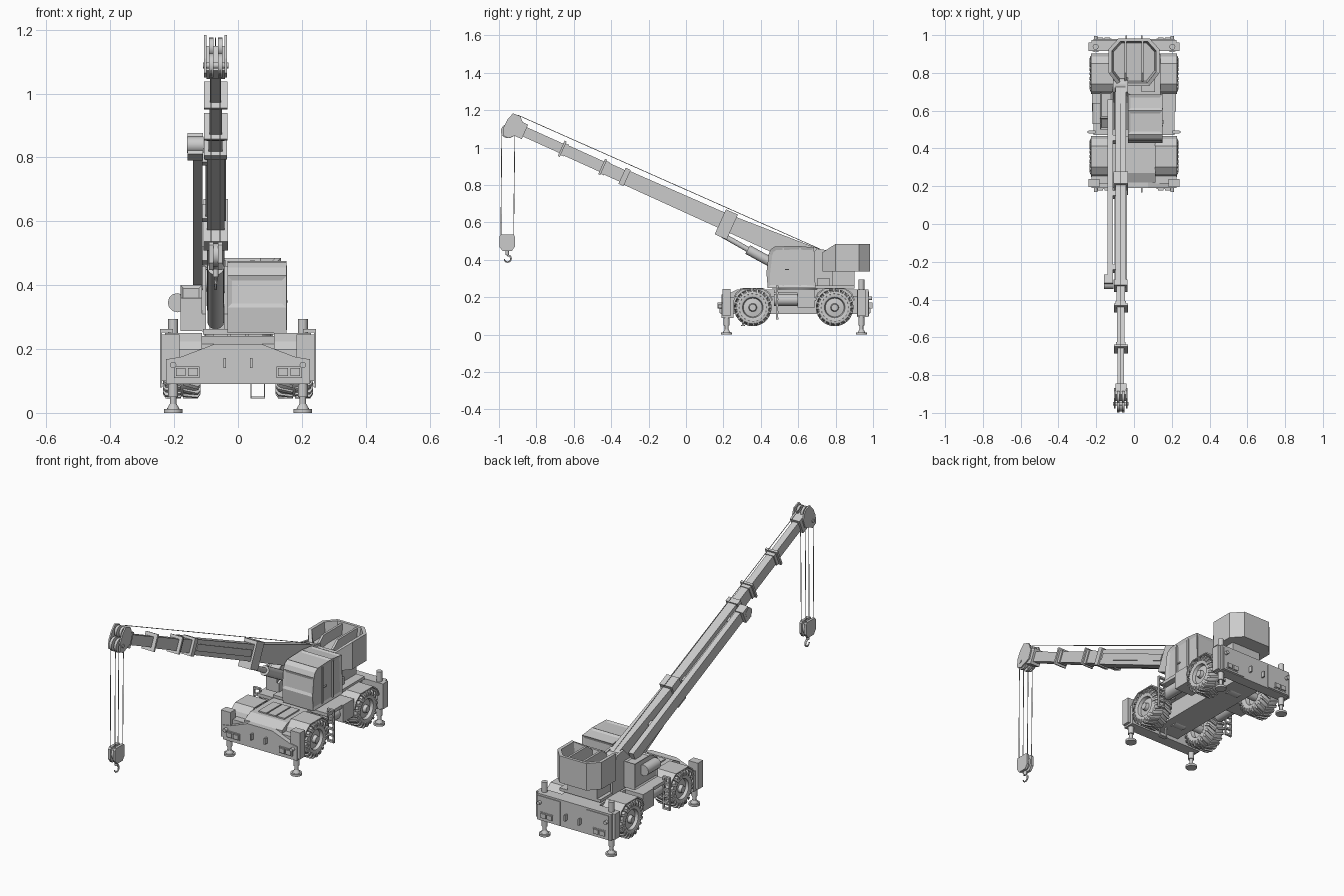
import bpy, bmesh, math
from math import sin, cos, pi, radians
from mathutils import Vector, Matrix

if "Cube" in bpy.data.objects:
    bpy.data.objects.remove(bpy.data.objects["Cube"])

def finish(name, bm, smooth=False):
    bmesh.ops.recalc_face_normals(bm, faces=bm.faces)
    me = bpy.data.meshes.new(name)
    bm.to_mesh(me); bm.free()
    ob = bpy.data.objects.new(name, me)
    bpy.context.collection.objects.link(ob)
    if smooth:
        bpy.context.view_layer.objects.active = ob
        ob.select_set(True)
        bpy.ops.object.shade_smooth_by_angle(angle=radians(35))
        ob.select_set(False)
    return ob

def prism(name, pts, axis, a, b, inset=None):
    """Extrude a 2D outline along an axis: x takes (y,z), y takes (x,z), z takes (x,y)."""
    f = {'x': lambda p, t: (t, p[0], p[1]), 'y': lambda p, t: (p[0], t, p[1]), 'z': lambda p, t: (p[0], p[1], t)}[axis]
    bm = bmesh.new()
    lo = [bm.verts.new(f(p, a)) for p in pts]
    hi = [bm.verts.new(f(p, b)) for p in pts]
    n = len(pts)
    bm.faces.new(lo); bm.faces.new(hi)
    for i in range(n):
        bm.faces.new((lo[i], lo[(i+1) % n], hi[(i+1) % n], hi[i]))
    bmesh.ops.recalc_face_normals(bm, faces=bm.faces)
    if inset:
        fs = [q for q in bm.faces if inset[0](q)]
        bmesh.ops.inset_individual(bm, faces=fs, thickness=inset[1], depth=inset[2])
    return finish(name, bm)

def box(name, x0, x1, y0, y1, z0, z1):
    return prism(name, [(x0, y0), (x1, y0), (x1, y1), (x0, y1)], 'z', z0, z1)

def cyl(name, p, q, r, n=16, r2=None):
    p, q = Vector(p), Vector(q)
    d = q - p
    bm = bmesh.new()
    m = Matrix.Translation((p+q)/2) @ d.to_track_quat('Z', 'Y').to_matrix().to_4x4()
    bmesh.ops.create_cone(bm, cap_ends=True, segments=n, radius1=r, radius2=r if r2 is None else r2, depth=d.length, matrix=m)
    return finish(name, bm, n > 8)

# Wheel: lathed tyre and rim, with staggered lugs
def wheel_mesh():
    bm = bmesh.new()
    n = 32
    prof = [(.058, 0), (.058, .018), (.040, .022), (.036, .05), (.052, .055), (.056, .066), (.052, .086), (.040, .093),
            (-.040, .093), (-.052, .086), (-.056, .066), (-.05, .05), (-.03, .045), (-.03, 0)]
    rings = [[bm.verts.new((x, r*cos(2*pi*i/n), r*sin(2*pi*i/n))) for i in range(n)] for x, r in prof]
    for a, b in zip(rings, rings[1:]):
        for i in range(n):
            bm.faces.new((a[i], a[(i+1) % n], b[(i+1) % n], b[i]))
    bmesh.ops.remove_doubles(bm, verts=bm.verts, dist=.0001)
    for s in (-1, 1):
        for i in range(20):
            t = 2*pi*(i + .25*s)/20
            vs = []
            for x, r, sk in ((s*.003, .1, .13), (s*.05, .1, -.03), (s*.058, .088, -.05), (s*.059, .074, -.05)):
                for w, dr in ((-.06, 0), (.06, 0), (.06, -.012), (-.06, -.012)):
                    k = t + sk + w
                    dx = s*.008 if dr and abs(x) > .055 else 0
                    vs.append(bm.verts.new((x-dx, (r+dr)*cos(k), (r+dr)*sin(k))))
            for j in range(3):
                for c in range(4):
                    d = (c+1) % 4
                    bm.faces.new((vs[4*j+c], vs[4*j+d], vs[4*j+4+d], vs[4*j+4+c]))
            bm.faces.new(vs[:4]); bm.faces.new(vs[-4:])
    return finish('wheel_front_right', bm, True)

first = wheel_mesh()
for yn, y in (('front', .357), ('rear', .795)):
    for s, sn in ((1, 'right'), (-1, 'left')):
        w = first if (s, yn) == (1, 'front') else bpy.data.objects.new(f'wheel_{yn}_{sn}', first.data)
        if w is not first:
            bpy.context.collection.objects.link(w)
        w.location = (s*.176, y, .145)
        w.rotation_euler = (0, 0, 0 if s > 0 else pi)
        # Fender arch over the wheel
        out = [(-.108, .04), (-.092, .078), (-.055, .105), (.055, .105), (.092, .078), (.108, .04)]
        inn = [(a*.94, b-.006) for a, b in reversed(out)]
        prism(f'fender_{yn}_{sn}', [(y+a, .145+b) for a, b in out+inn], 'x', s*.112, s*.228)
    cyl(f'axle_{yn}', (-.15, y, .145), (.15, y, .145), .022)
    cyl(f'differential_{yn}', (-.035, y, .145), (.035, y, .145), .042)

# Carrier frame and deck
box('chassis_beam', -.08, .08, .24, .95, .11, .21)
prism('carrier_deck', [(.22, .20), (.22, .215), (.27, .24), (.93, .24), (.93, .20)], 'x', -.114, .114)
for i, x in enumerate((-.055, .0, .055)):
    box(f'deck_hatch_{i}', x-.024, x+.024, .29, .42, .24, .247)
for s, sn in ((1, 'right'), (-1, 'left')):
    cyl(f'side_tank_{sn}', (s*.175, .47, .186), (s*.175, .60, .186), .032)
    box(f'side_locker_{sn}', s*.11, s*.222, .595, .69, .145, .24)
    box(f'side_shelf_{sn}', s*.10, s*.215, .47, .69, .222, .24)
    # Access ladder
    for x in (.203, .238):
        box(f'ladder_rail_{sn}', s*x, s*(x+.007), .482, .492, .08, .262)
    for k in range(6):
        box(f'ladder_rung_{sn}_{k}', s*.205, s*.242, .48, .494, .082+k*.034, .092+k*.034)
    # Hanging step under the frame
    box(f'step_hanger_{sn}', .062+s*.019, .062+s*.023, .30, .31, .045, .12)
box('step_tread', .04, .085, .295, .315, .045, .051)

# Bumpers, lights, tow hooks and outriggers
half = [(.225, .09), (.225, .168), (.18, .175), (.075, .215)]
prism('front_bumper', half + [(-x, z) for x, z in reversed(half)], 'y', .19, .255)
box('front_crossbeam', -.225, .225, .215, .255, .165, .20)
box('rear_bumper', -.225, .225, .915, .975, .095, .24)
for yn, yj, yf, d, top in (('front', .217, .19, -1, .235), ('rear', .938, .975, 1, .294)):
    for s, sn in ((1, 'right'), (-1, 'left')):
        t = f'{yn}_{sn}'
        x = s*.203
        cyl(f'jack_foot_{t}', (x, yj, 0), (x, yj, .012), .029, 20)
        cyl(f'jack_foot_cone_{t}', (x, yj, .012), (x, yj, .028), .02, 16, .011)
        cyl(f'jack_rod_{t}', (x, yj, .02), (x, yj, .1), .010)
        cyl(f'jack_sleeve_{t}', (x, yj, .05), (x, yj, top), .0155)
        box(f'jack_housing_{t}', s*.183, s*.24, yj-.022, yj+.022, .10, .245 if d < 0 else .24)
        box(f'lamp_frame_{t}', s*.12, s*.2, yf, yf+d*.006, .11, .145)
        for k in (0, 1):
            box(f'lamp_{t}_{k}', s*(.126+k*.038), s*(.156+k*.038), yf, yf+d*.012, .115, .14)
        cyl(f'jack_lamp_{t}', (x, yf, .195 if d > 0 else .15), (x, yf+d*.02, .195 if d > 0 else .15), .010, 12)
        box(f'tow_hook_{t}', s*.042-.004, s*.042+.004, yf, yf+d*.022, .14, .172)
        if d > 0:
            box(f'rear_panel_{t}', s*.08, s*.215, yf, yf+.004, .10, .23)

# Slewing ring and superstructure
cyl('slewing_ring', (0, .60, .235), (0, .60, .255), .105, 32)
box('turret_plate', -.11, .14, .46, .90, .246, .262)
box('turret_rear_block', -.09, .09, .78, .90, .246, .345)
box('turret_step', .04, .11, .70, .77, .24, .30)
for i, x in enumerate((-.112, -.044)):
    prism(f'boom_bracket_{i}', [(.50, .255), (.50, .31), (.64, .40), (.70, .46), (.76, .45), (.80, .34), (.80, .255)], 'x', x, x+.012)
prism('power_unit', [(.50, .257), (.50, .36), (.56, .40), (.70, .40), (.70, .257)], 'x', -.18, -.113,
      (lambda f: abs(f.normal.x) > .9 or f.normal.z > .4, .012, -.006))
cyl('power_unit_filter', (-.19, .53, .345), (-.19, .64, .345), .03, 12)

# Operator cab with recessed windows
prism('cab', [(.437, .25), (.43, .33), (.442, .43), (.452, .455), (.475, .471), (.60, .475), (.685, .465), (.692, .25)], 'x', -.033, .152,
      (lambda f: f.calc_center_median().z > .3 and f.calc_area() > .012, .02, -.006))
for i, y in enumerate((.52, .61)):
    box(f'cab_door_pillar_{i}', .14, .153, y-.005, y+.005, .26, .462)
box('cab_door_handle', .15, .157, .53, .55, .345, .352)

# Counterweight: faceted tub with a sunken, divided top
ring = [(-.08, .73), (.08, .73), (.135, .80), (.135, .925), (.082, .983), (-.082, .983), (-.135, .925), (-.135, .80)]
bm = bmesh.new()
def loop(k, zf, zb):
    return [bm.verts.new((x*k, .86+(y-.86)*k, zf if y < .75 else zb)) for x, y in ring]
loops = [loop(1, .337, .337), loop(1, .44, .485), loop(.87, .442, .485), loop(.8, .405, .42)]
for a, b in zip(loops, loops[1:]):
    for i in range(8):
        bm.faces.new((a[i], a[(i+1) % 8], b[(i+1) % 8], b[i]))
bm.faces.new(loops[0]); bm.faces.new(loops[-1])
finish('counterweight', bm)
for s in (-1, 1):
    prism(f'counterweight_rib_{s}', [(.755, .40), (.755, .44), (.80, .478), (.965, .478), (.965, .40)], 'x', s*.045-.006, s*.045+.006)

# Boom: everything is placed in (u along, v across) coordinates
A, X = radians(24.3), -.07
def B(u, v):
    return (.72 - u*cos(A) + v*sin(A), .37 + u*sin(A) + v*cos(A))
def bp(name, uv, w, x=X):
    return prism(name, [B(*p) for p in uv], 'x', x-w, x+w)
def bbox(name, u0, u1, v, w, x=X, vc=0):
    return bp(name, [(u0, vc-v), (u1, vc-v), (u1, vc+v), (u0, vc+v)], w, x)

bp('boom_base', [(-.02, -.045), (.56, -.042), (1.15, -.04), (1.15, .04), (.56, .047), (.04, .077), (-.02, .06)], .027)
bbox('boom_mid_collar', .515, .585, .073, .038, vc=-.008)
bbox('boom_base_collar', 1.135, 1.165, .047, .036)
for s in (-1, 1):
    bbox(f'boom_side_rail_{s}', .6, 1.12, .018, .003, X+s*.029)
for i, (a, b, v, w) in enumerate(((1.1, 1.285, .034, .022), (1.28, 1.522, .030, .0195), (1.515, 1.79, .027, .017))):
    bbox(f'boom_section_{i+1}', a, b, v, w)
    if i < 2:
        bbox(f'boom_section_collar_{i+1}', b-.012, b, .045, .037)
        bbox(f'boom_section_sleeve_{i+1}', b-.03, b, v+.004, w+.006)

# Boom head with cheeks and sheaves
head = [(-.955, 1.15), (-.925, 1.183), (-.885, 1.168), (-.868, 1.12), (-.885, 1.075), (-.95, 1.05), (-.978, 1.065), (-.975, 1.11)]
for s in (-1, 1):
    prism(f'head_cheek_{s}', head, 'x', X+s*.028, X+s*.036)
    cyl(f'head_sheave_{s}', (X+s*.007, -.952, 1.088), (X+s*.021, -.952, 1.088), .038, 20)
    cyl(f'head_top_sheave_{s}', (X+s*.007, -.915, 1.145), (X+s*.021, -.915, 1.145), .03, 20)
bbox('head_block', 1.735, 1.80, .042, .029)
cyl('head_pin', (X-.04, -.952, 1.088), (X+.04, -.952, 1.088), .010)

# Hoist ropes, hook block and hook
for s in (-1, 1):
    for i, (yt, yb) in enumerate(((-.985, -.99), (-.915, -.922))):
        cyl(f'hoist_rope_{s}_{i}', (X+s*.014, yt, 1.085), (X+s*.014, yb, .50), .002, 6)
    prism(f'hook_block_cheek_{s}', [(-.99, .535), (-.922, .535), (-.915, .525), (-.915, .47), (-.932, .447), (-.98, .447), (-.998, .47), (-.998, .525)],
          'x', X+s*.007, X+s*.021)
cyl('hook_block_sheave', (X-.016, -.956, .495), (X+.016, -.956, .495), .036, 20)
cyl('hook_swivel', (X, -.956, .45), (X, -.956, .425), .009, 12)
cu = bpy.data.curves.new('hook', 'CURVE')
cu.dimensions, cu.bevel_depth, cu.bevel_resolution, cu.use_fill_caps = '3D', .006, 2, True
sp = cu.splines.new('POLY')
path = [(-.956, .43)] + [(-.954 + .018*cos(t), .406 + .018*sin(t)) for t in [radians(80 - k*28) for k in range(10)]]
sp.points.add(len(path)-1)
for i, (p, q) in enumerate(zip(sp.points, path)):
    p.co, p.radius = (X, q[0], q[1], 1), 1 - .05*i
hook = bpy.data.objects.new('hook', cu)
bpy.context.collection.objects.link(hook)
bpy.context.view_layer.objects.active = hook
hook.select_set(True)
bpy.ops.object.convert(target='MESH')
hook.select_set(False)
cyl('boom_rope', (X, -.90, 1.174), (X, .72, .456), .0018, 6)
cyl('winch_drum', (X-.03, .735, .415), (X+.03, .735, .415), .035, 20)

# Lift cylinder under the boom
cyl('lift_rod', (X, .19, .535), (X, .42, .405), .014)
cyl('lift_barrel', (X, .33, .455), (X, .64, .285), .026)

# Folding jib stowed on the left side
bbox('stowed_jib', .08, 1.12, .03, .015, -.126)
bbox('stowed_jib_tip', 1.10, 1.15, .036, .024, -.134)
cyl('stowed_jib_sheave', (-.16, *B(1.14, 0)), (-.108, *B(1.14, 0)), .026)
for u in (.3, .62, 1.05):
    bbox(f'jib_bracket_{u}', u-.015, u+.015, .024, .022, -.11)
